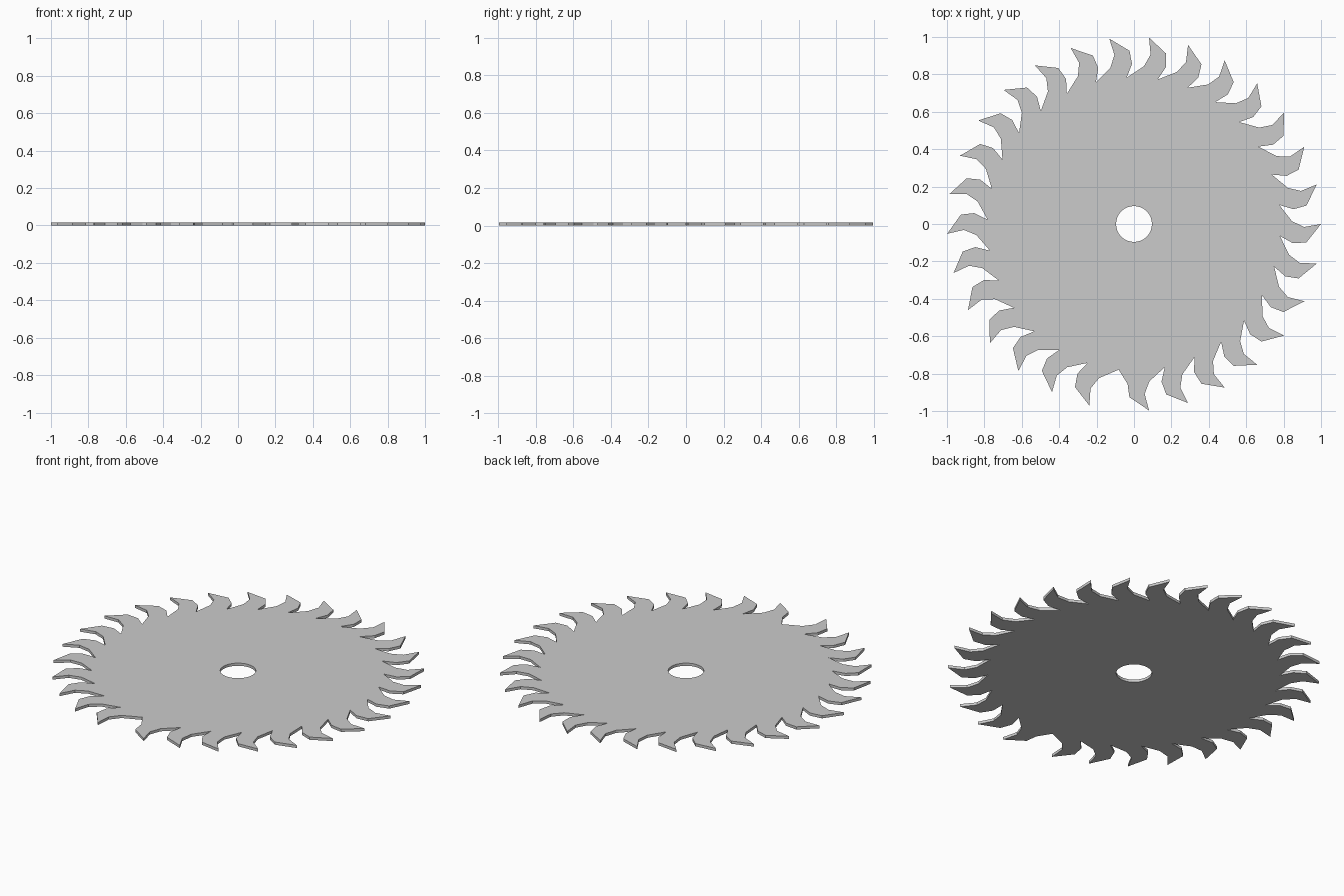
import bpy, bmesh
from math import cos, sin, radians

if "Cube" in bpy.data.objects:
    bpy.data.objects.remove(bpy.data.objects["Cube"])

THICK = 0.016
STEP = 12.2          # degrees between teeth; 29 teeth leave one wider gap
BACK = [(0.783, -4.7), (0.856, -6.9), (0.927, -6.1)]   # (radius, angle) behind the tip
FRONT = [(1.0, 0.0), (0.91, -1.0), (0.845, 1.0)]       # tip and hooked front edge


def polar(r, deg):
    return (r * cos(radians(deg)), r * sin(radians(deg)), 0)


# Toothed outline, counter-clockwise; the valley before each tooth is its root
outline = []
for i in range(-7, 22):
    a = i * STEP
    for n, (r, d) in enumerate(BACK + FRONT):
        if n == 0 and i == -7:
            d = -10.6          # wide gap: valley sits by the last tooth
        outline.append(polar(r, a + d))

# Arbor hole
hole = [polar(0.096, 360 * k / 32) for k in range(32)]

# Fill between both loops and extrude upward
bm = bmesh.new()
edges = []
for loop in (outline, hole):
    vs = [bm.verts.new(p) for p in loop]
    edges += [bm.edges.new((vs[k], vs[(k + 1) % len(vs)])) for k in range(len(vs))]
bmesh.ops.triangle_fill(bm, use_beauty=True, use_dissolve=False, edges=edges)
ext = bmesh.ops.extrude_face_region(bm, geom=bm.faces[:], use_keep_orig=True)
top = [g for g in ext["geom"] if isinstance(g, bmesh.types.BMVert)]
bmesh.ops.translate(bm, verts=top, vec=(0, 0, THICK))
bmesh.ops.recalc_face_normals(bm, faces=bm.faces[:])

mesh = bpy.data.meshes.new("saw_blade")
bm.to_mesh(mesh)
bm.free()
blade = bpy.data.objects.new("saw_blade", mesh)
bpy.context.collection.objects.link(blade)
